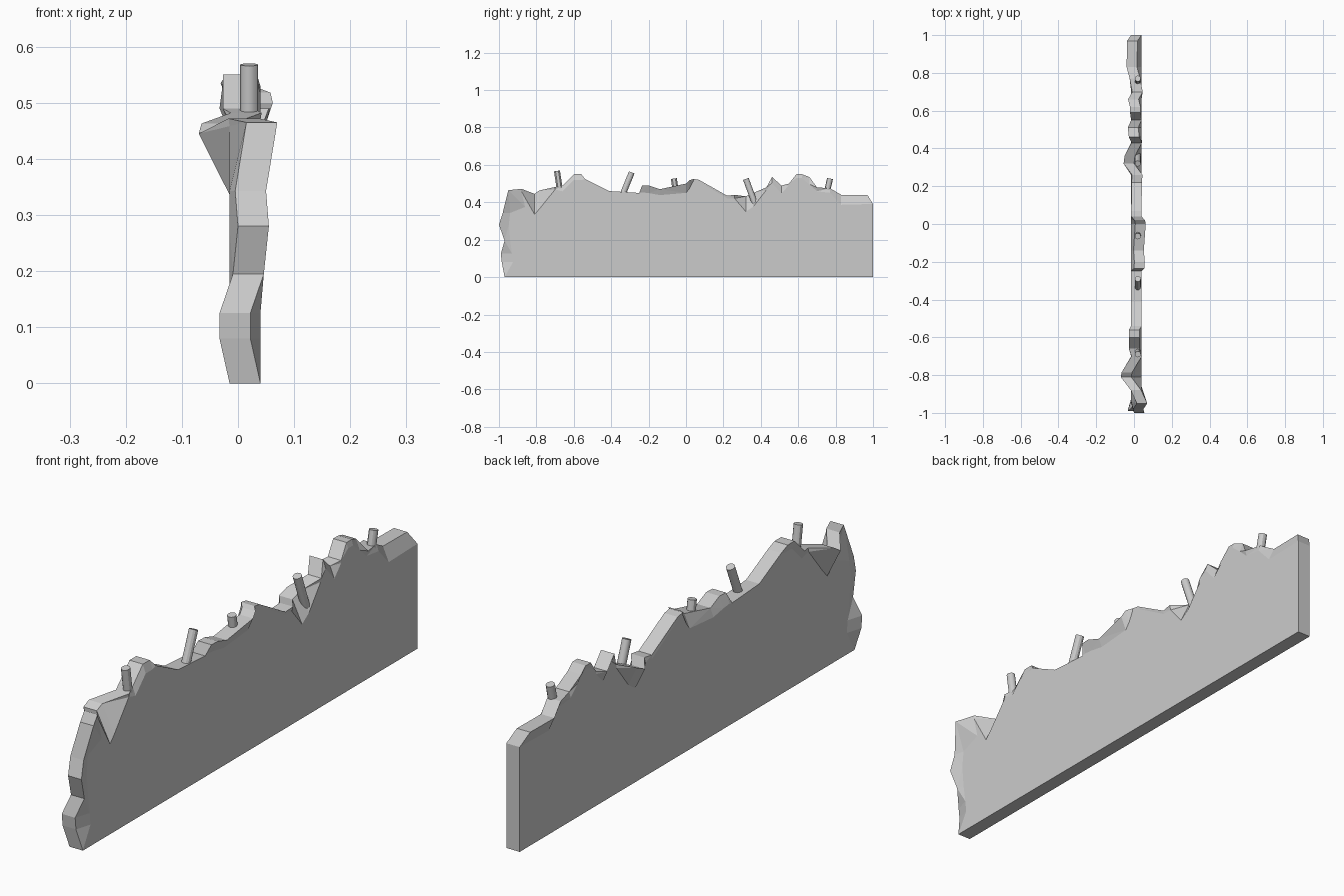
import bpy, bmesh
from mathutils import Vector

if "Cube" in bpy.data.objects:
    bpy.data.objects.remove(bpy.data.objects["Cube"])

X_LEFT, X_RIGHT = -0.015, 0.04

# Broken edge: (y, z, sideways shift), from the front foot over the top to the back foot
EDGE = [
    (-.97, 0, 0), (-.985, .08, -.018), (-.99, .125, -.018), (-.97, .195, .006),
    (-1, .28, .015), (-.98, .343, .01), (-.95, .465, .03), (-.88, .472, -.002),
    (-.81, .445, -.055), (-.785, .463, -.05), (-.70, .482, .002), (-.66, .49, -.012),
    (-.60, .55, -.012), (-.56, .55, -.012), (-.54, .525, 0), (-.41, .46, 0),
    (-.25, .45, 0), (-.235, .49, .015), (-.20, .49, .017), (-.14, .47, .012),
    (0, .5, .022), (.02, .518, .018), (.04, .525, 0), (.07, .52, 0),
    (.22, .435, .002), (.26, .44, .005), (.32, .432, -.04), (.36, .45, -.035),
    (.43, .48, .002), (.46, .535, -.012), (.51, .49, -.018), (.55, .50, 0),
    (.59, .55, -.006), (.62, .55, -.006), (.66, .535, -.016), (.70, .48, .006),
    (.77, .475, -.008), (.83, .44, -.024), (.97, .44, -.022), (1, .39, 0), (1, 0, 0),
]


def inner_point(y, z, shift):
    """Where the crumbling edge meets the flat wall face."""
    if z == 0:
        return y, z
    if y < -.94:
        depth = .015 + 2.5 * abs(shift)
        return y + depth, z - (depth if z > .4 else 0)
    return y, z - .01 - 1.8 * abs(shift)


def build_wall():
    bm = bmesh.new()
    rims, cores = [], []
    for x in (X_LEFT, X_RIGHT):
        rims.append([bm.verts.new((x + s, y, z)) for y, z, s in EDGE])
        cores.append([bm.verts.new((x, *inner_point(*p))) for p in EDGE])
    # Flat sides and chipped bands around them
    for rim, core in zip(rims, cores):
        bm.faces.new(core)
        for i in range(len(EDGE) - 1):
            bm.faces.new((rim[i], rim[i + 1], core[i + 1], core[i]))
    # Broken top and underside
    left, right = rims
    for i in range(len(EDGE)):
        j = (i + 1) % len(EDGE)
        bm.faces.new((left[i], right[i], right[j], left[j]))
    bmesh.ops.remove_doubles(bm, verts=bm.verts, dist=.0001)
    bmesh.ops.triangulate(bm, faces=bm.faces)
    bmesh.ops.recalc_face_normals(bm, faces=bm.faces)
    mesh = bpy.data.meshes.new("broken_wall")
    bm.to_mesh(mesh)
    bm.free()
    bpy.context.collection.objects.link(bpy.data.objects.new("broken_wall", mesh))


def build_bar(name, base, tip):
    a, b = Vector(base), Vector(tip)
    d = b - a
    a -= d.normalized() * .04
    bpy.ops.mesh.primitive_cylinder_add(
        vertices=12, radius=.016, depth=(b - a).length, location=(a + b) / 2,
        rotation=d.to_track_quat('Z', 'Y').to_euler())
    bar = bpy.context.object
    bar.name = name
    bpy.ops.object.shade_smooth_by_angle()


build_wall()

# Reinforcing bars: base y, z and tip y, z
BARS = [(-.675, .47, -.69, .568), (-.335, .45, -.29, .56), (-.058, .48, -.065, .527),
        (.355, .43, .32, .525), (.755, .46, .77, .527)]
for n, (y0, z0, y1, z1) in enumerate(BARS, 1):
    build_bar(f"rebar_{n}", (.02, y0, z0), (.02, y1, z1))
